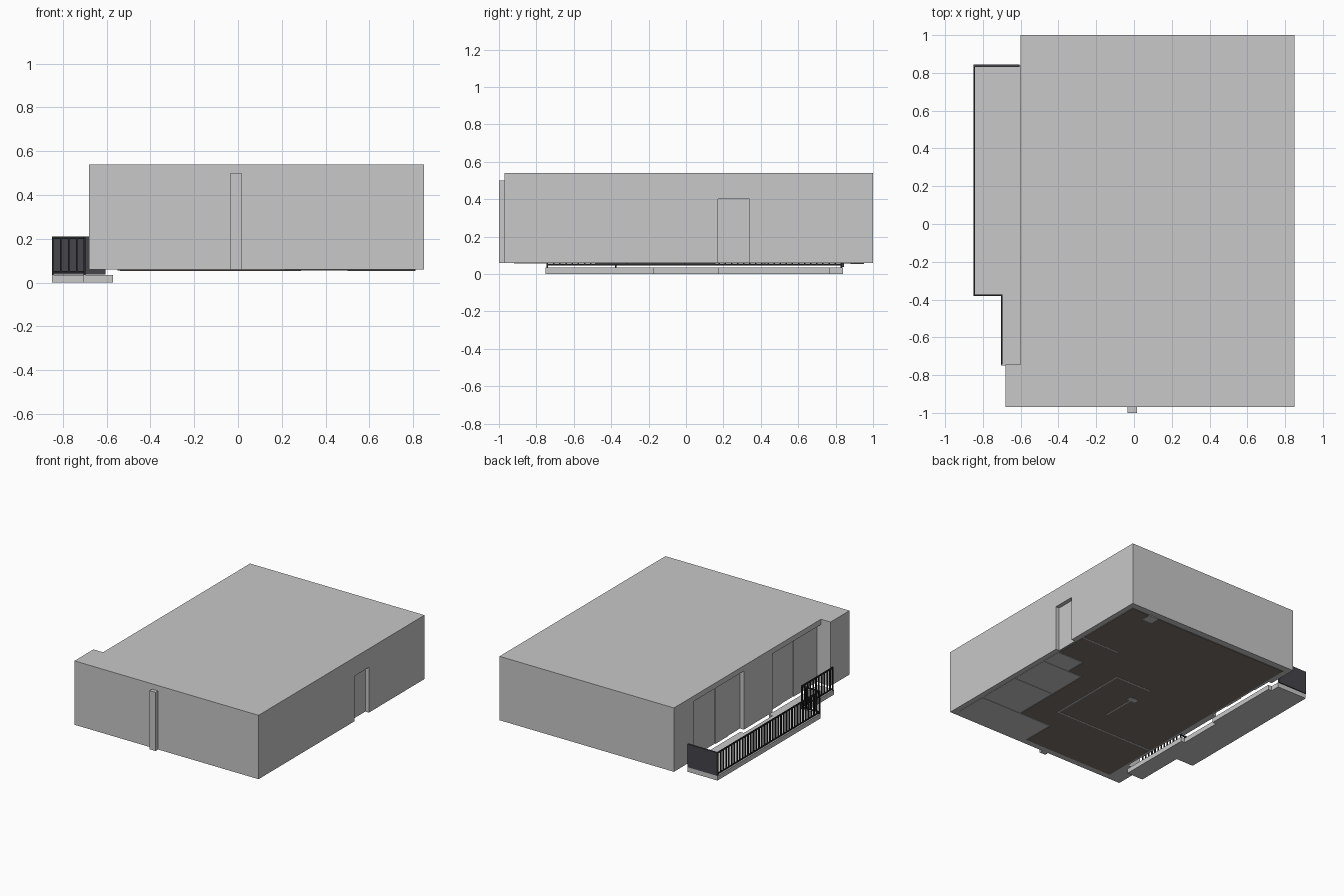
import bpy, bmesh

if "Cube" in bpy.data.objects:
    bpy.data.objects.remove(bpy.data.objects["Cube"])


def material(name, rgb):
    m = bpy.data.materials.new(name)
    m.diffuse_color = (*rgb, 1)
    m.use_nodes = True
    m.node_tree.nodes["Principled BSDF"].inputs["Base Color"].default_value = m.diffuse_color
    return m


GREY = material("light_grey", (0.58, 0.58, 0.58))
BROWN = material("dark_brown", (0.20, 0.175, 0.155))
PANEL = material("charcoal", (0.06, 0.06, 0.07))
BLACK = material("black", (0.02, 0.02, 0.022))


def to_object(bm, name, mat):
    bmesh.ops.recalc_face_normals(bm, faces=bm.faces)
    me = bpy.data.meshes.new(name)
    bm.to_mesh(me)
    bm.free()
    me.materials.append(mat)
    ob = bpy.data.objects.new(name, me)
    bpy.context.collection.objects.link(ob)
    return ob


def prism(name, outline, z0, z1, mat):
    """Extrude a plan outline between two heights."""
    bm = bmesh.new()
    face = bm.faces.new([bm.verts.new((x, y, z0)) for x, y in outline])
    top = bmesh.ops.extrude_face_region(bm, geom=[face])["geom"]
    bmesh.ops.translate(bm, vec=(0, 0, z1 - z0),
                        verts=[v for v in top if isinstance(v, bmesh.types.BMVert)])
    return to_object(bm, name, mat)


def box(name, x0, x1, y0, y1, z0, z1, mat):
    return prism(name, [(x0, y0), (x1, y0), (x1, y1), (x0, y1)], z0, z1, mat)


def cut(target, cutter):
    cutter.hide_render = True
    mod = target.modifiers.new("recess", 'BOOLEAN')
    mod.operation = 'DIFFERENCE'
    mod.solver = 'EXACT'
    mod.object = cutter
    bpy.context.view_layer.objects.active = target
    bpy.ops.object.modifier_apply(modifier=mod.name)
    bpy.data.objects.remove(cutter)


BASE, ROOF = 0.06, 0.54
WINDOWS = [(0.17, 0.77), (-0.745, -0.17)]

# Main block with the wider front end
building = prism("building", [(-0.68, -0.97), (0.85, -0.97), (0.85, 1.0),
                              (-0.60, 1.0), (-0.60, -0.745), (-0.68, -0.745)],
                 BASE, ROOF, GREY)

# Window recesses and sliding panes on the balcony side
for y0, y1 in WINDOWS:
    cut(building, box("window_cutter", -0.65, -0.565, y0, y1, 0.0, 0.50, GREY))
    w = (y1 - y0) / 4
    for i in range(4):
        x = -0.573 if i % 2 else -0.568
        box("window_pane", x, -0.56, y0 + i * w, y0 + (i + 1) * w, BASE, 0.498, GREY)

# Recessed side door
cut(building, box("door_cutter", 0.82, 0.95, 0.17, 0.34, 0.0, 0.40, GREY))

# Pilaster on the front wall
box("front_pilaster", -0.035, 0.015, -1.0, -0.965, BASE, 0.50, GREY)

# Brown floor and the tiled rooms
prism("floor", [(-0.55, 0.95), (-0.55, -0.92), (0.20, -0.92), (0.20, -0.66),
                (0.47, -0.66), (0.47, 0.0), (0.59, 0.0), (0.59, 0.16),
                (0.81, 0.16), (0.81, 0.95)], 0.055, 0.062, BROWN)
for x0, x1, y0, y1 in [(0.21, 0.81, -0.92, -0.67), (0.48, 0.81, -0.655, -0.32),
                       (0.48, 0.81, -0.31, -0.01), (0.60, 0.81, 0.0, 0.15)]:
    box("tile_floor", x0, x1, y0, y1, 0.0575, 0.062, GREY)

# Partition feet showing through the floor
for x0, x1, y0, y1 in [(0.275, 0.287, -0.48, 0.15), (-0.02, 0.287, 0.145, 0.157),
                       (-0.005, 0.007, -0.29, -0.04), (-0.54, 0.287, -0.486, -0.474),
                       (0.50, 0.81, 0.415, 0.427), (-0.04, 0.03, -0.04, 0.0),
                       (0.58, 0.66, 0.88, 0.952)]:
    box("partition_foot", x0, x1, y0, y1, 0.0535, 0.062, GREY)

# Stepped balcony slab, its inner edge following the recesses
prism("balcony_slab", [(-0.85, 0.84), (-0.85, -0.38), (-0.705, -0.38), (-0.705, -0.75),
                       (-0.57, -0.75), (-0.57, -0.17), (-0.60, -0.17), (-0.60, 0.17),
                       (-0.57, 0.17), (-0.57, 0.77), (-0.60, 0.77), (-0.60, 0.84)],
      0.0, 0.035, GREY)

# Solid screen at the back end of the balcony
box("end_screen", -0.85, -0.605, 0.832, 0.845, 0.037, 0.21, PANEL)


# Railings: bottom rail, handrail and evenly spaced bars
def railing(x0, y0, x1, y1):
    t = 0.004
    for z0, z1 in [(0.045, 0.053), (0.20, 0.21)]:
        box("rail", min(x0, x1) - t, max(x0, x1) + t,
            min(y0, y1) - t, max(y0, y1) + t, z0, z1, BLACK)
    length = abs(x1 - x0) + abs(y1 - y0)
    n = round(length / 0.033)
    for i in range(n + 1):
        x, y = x0 + (x1 - x0) * i / n, y0 + (y1 - y0) * i / n
        foot = 0.03 if i in (0, n) else 0.047
        box("railing_bar", x - t, x + t, y - t, y + t, foot, 0.205, BLACK)


railing(-0.846, 0.83, -0.846, -0.376)
railing(-0.846, -0.376, -0.701, -0.376)
railing(-0.701, -0.376, -0.701, -0.741)
